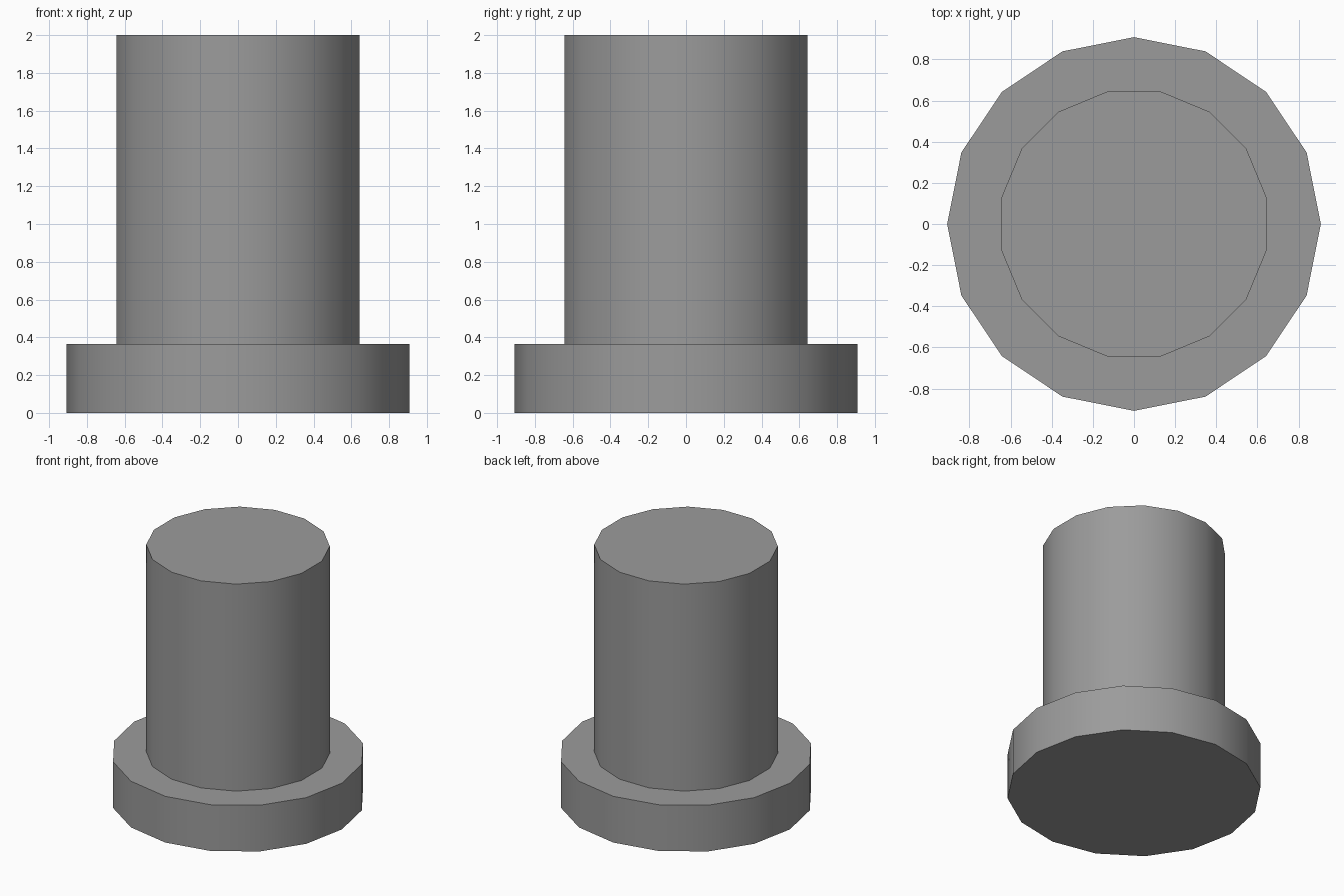
import bpy
import math

if "Cube" in bpy.data.objects:
    bpy.data.objects.remove(bpy.data.objects["Cube"])

SIDES = 16

# Dark grey finish
dark_grey = bpy.data.materials.new("dark_grey")
dark_grey.diffuse_color = (0.33, 0.33, 0.33, 1.0)
dark_grey.use_nodes = True
dark_grey.node_tree.nodes["Principled BSDF"].inputs["Base Color"].default_value = dark_grey.diffuse_color


def cylinder(name, radius, z0, z1, turn=0.0):
    bpy.ops.mesh.primitive_cylinder_add(
        vertices=SIDES, radius=radius, depth=z1 - z0,
        location=(0, 0, (z0 + z1) / 2), rotation=(0, 0, turn))
    obj = bpy.context.object
    obj.name = name
    obj.data.materials.append(dark_grey)
    bpy.ops.object.shade_smooth_by_angle(angle=math.radians(30))
    return obj


# Wide base flange, with corners on the axes
cylinder("base_flange", 0.908, 0.0, 0.365)

# Shaft, turned half a side so flats face the axes
cylinder("shaft", 0.657, 0.365, 2.0, math.pi / SIDES)
